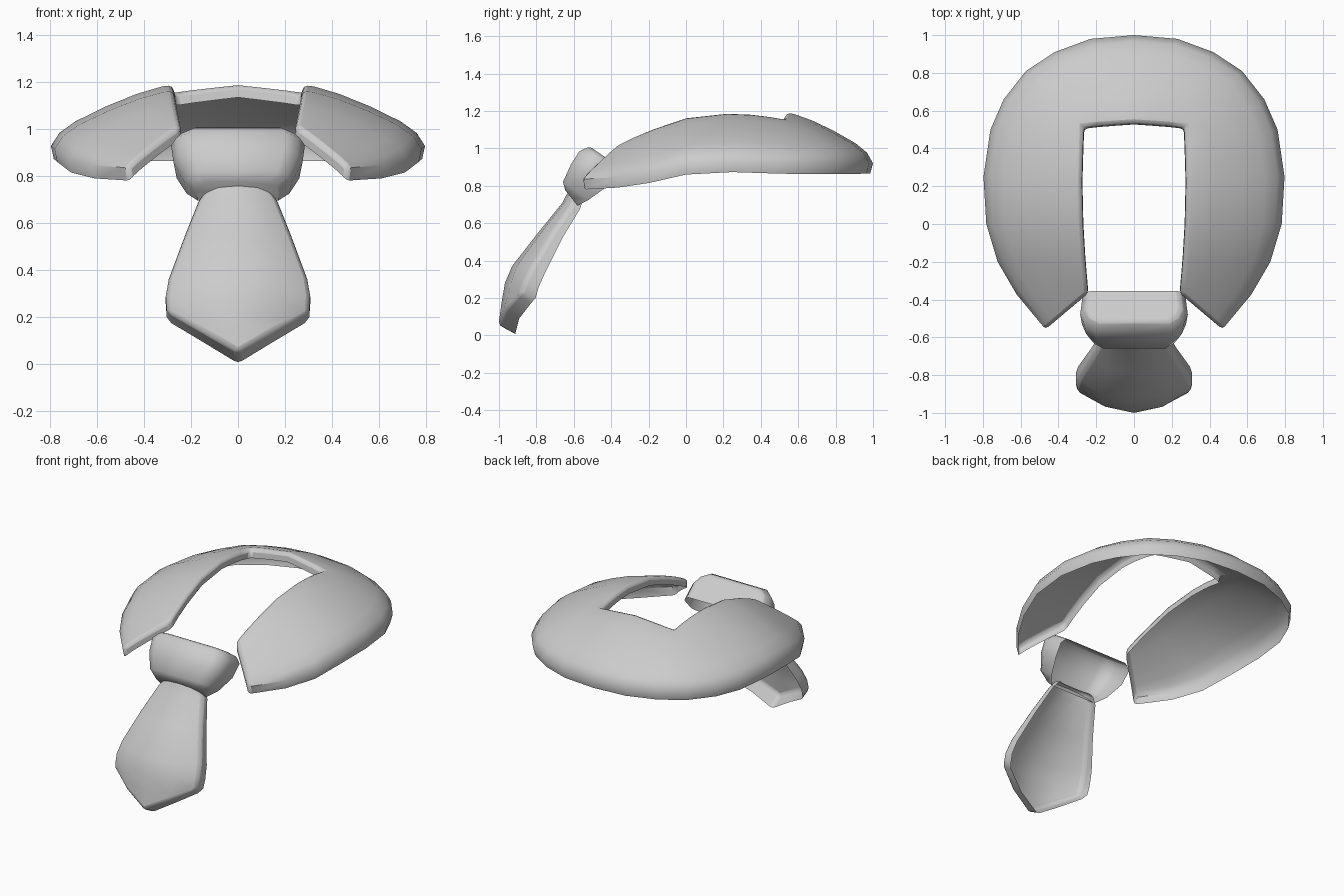
import bpy, bmesh
from mathutils import Vector

cube = bpy.data.objects.get("Cube")
if cube:
    bpy.data.objects.remove(cube, do_unlink=True)

grey = bpy.data.materials.new("plain_grey")
grey.use_nodes = True
grey.diffuse_color = (0.6, 0.6, 0.6, 1)
grey.node_tree.nodes["Principled BSDF"].inputs["Base Color"].default_value = (0.6, 0.6, 0.6, 1)


def finish(name, bm, bevel, outward):
    """Turn a bmesh into a smooth, softly bevelled object whose faces point outward."""
    bmesh.ops.recalc_face_normals(bm, faces=bm.faces)
    if sum(f.normal.dot(Vector(outward)) * f.calc_area() for f in bm.faces) < 0:
        bmesh.ops.reverse_faces(bm, faces=bm.faces)
    mesh = bpy.data.meshes.new(name)
    bm.to_mesh(mesh)
    bm.free()
    mesh.materials.append(grey)
    ob = bpy.data.objects.new(name, mesh)
    bpy.context.collection.objects.link(ob)
    soft = ob.modifiers.new("soft_edges", "BEVEL")
    soft.width, soft.segments, soft.angle_limit = bevel, 2, 0.85
    bpy.ops.object.select_all(action="DESELECT")
    ob.select_set(True)
    bpy.context.view_layer.objects.active = ob
    bpy.ops.object.shade_smooth_by_angle(angle=0.8)


def skin(bm, rows):
    """Join rows of points with quads."""
    grid = [[bm.verts.new(p) for p in row] for row in rows]
    for a, b in zip(grid, grid[1:]):
        for j in range(len(a) - 1):
            bm.faces.new((a[j], a[j + 1], b[j + 1], b[j]))
    return grid


def fold_edges(bm, move):
    """Fold the open border of a sheet over, placing the new edge with a rule."""
    border = [e for e in bm.edges if e.is_boundary]
    new = bmesh.ops.extrude_edge_only(bm, edges=border)["geom"]
    for v in new:
        if isinstance(v, bmesh.types.BMVert):
            v.co = move(v.co)


def mirrored(row):
    """Complete a half row that starts on the centre line."""
    return [Vector((-p[0], p[1], p[2])) for p in reversed(row[1:])] + [Vector(p) for p in row]


# Collar: domed sheet between a neck opening and a rounded rim, edges folded down
inner = [(0, .535, 1.19), (.1, .528, 1.178), (.19, .521, 1.167), (.268, .512, 1.155),
         (.271, .42, 1.172), (.274, .34, 1.182), (.277, .22, 1.187), (.272, 0, 1.162),
         (.262, -.17, 1.105), (.253, -.28, 1.06), (.245, -.37, 1.015)]
outer = [(0, 1, .92), (.23, .98, .92), (.42, .91, .918), (.572, .81, .917),
         (.69, .66, .917), (.76, .5, .92), (.797, .25, .928), (.782, 0, .915),
         (.722, -.2, .87), (.622, -.372, .845), (.468, -.558, .835)]
# How far the dome bulges, from neck opening to rim
profile = [(0, 0), (.09, .018), (.3, .04), (.55, .052), (.8, .053), (.93, .038), (1, 0)]
# The bulge fades out towards the front points
fade = [1] * 8 + [.85, .6, .2]
rows = []
for t, bulge in profile:
    half = [Vector(a).lerp(Vector(b), t) + Vector((0, 0, bulge * f))
            for a, b, f in zip(inner, outer, fade)]
    rows.append(mirrored(half))
bm = bmesh.new()
skin(bm, rows)
fold_edges(bm, lambda p: Vector((p.x * .985, p.y * .985, p.z - .055)))
finish("collar", bm, .02, (0, 0, 1))

# Knot: rounded block along the slanted tie axis, open behind (front yz, back yz, half width)
sections = [((-.645, .775), (-.58, .695), .18), ((-.658, .82), (-.52, .725), .23),
            ((-.615, .915), (-.43, .79), .275), ((-.57, .985), (-.37, .865), .285),
            ((-.515, 1.01), (-.355, .9), .25)]
rows = []
for front, back, w in sections:
    f, b = Vector((0, *front)), Vector((0, *back))
    half = [(0, 0), (.72, 0), (.92, .18), (1, .45), (.95, 1)]
    ring = [(-x, d) for x, d in reversed(half[1:])] + half
    rows.append([f.lerp(b, d) + Vector((x * w, 0, 0)) for x, d in ring])
bm = bmesh.new()
grid = skin(bm, rows)
bm.faces.new(grid[0])
bm.faces.new(grid[-1])
finish("knot", bm, .015, (0, -.7, .7))

# Tie blade: bowed sheet that widens downward to a point, edges folded back
blade = [[(0, -.63, .77), (.08, -.62, .765), (.13, -.59, .75)],
         [(0, -.66, .71), (.09, -.65, .71), (.168, -.61, .7)],
         [(0, -.79, .55), (.13, -.775, .55), (.228, -.715, .55)],
         [(0, -.93, .37), (.17, -.905, .37), (.295, -.82, .37)],
         [(0, -.968, .28), (.18, -.935, .28), (.308, -.86, .295)],
         [(0, -.987, .17), (.16, -.96, .185), (.304, -.88, .24)],
         [(0, -1.003, .05), (.145, -.975, .135), (.284, -.905, .215)]]
bm = bmesh.new()
skin(bm, [mirrored(row) for row in blade])
fold_edges(bm, lambda p: p + Vector((0, .092, -.05)) * (1 - .75 * p.z))
finish("tie_blade", bm, .02, (0, -1, 0))
